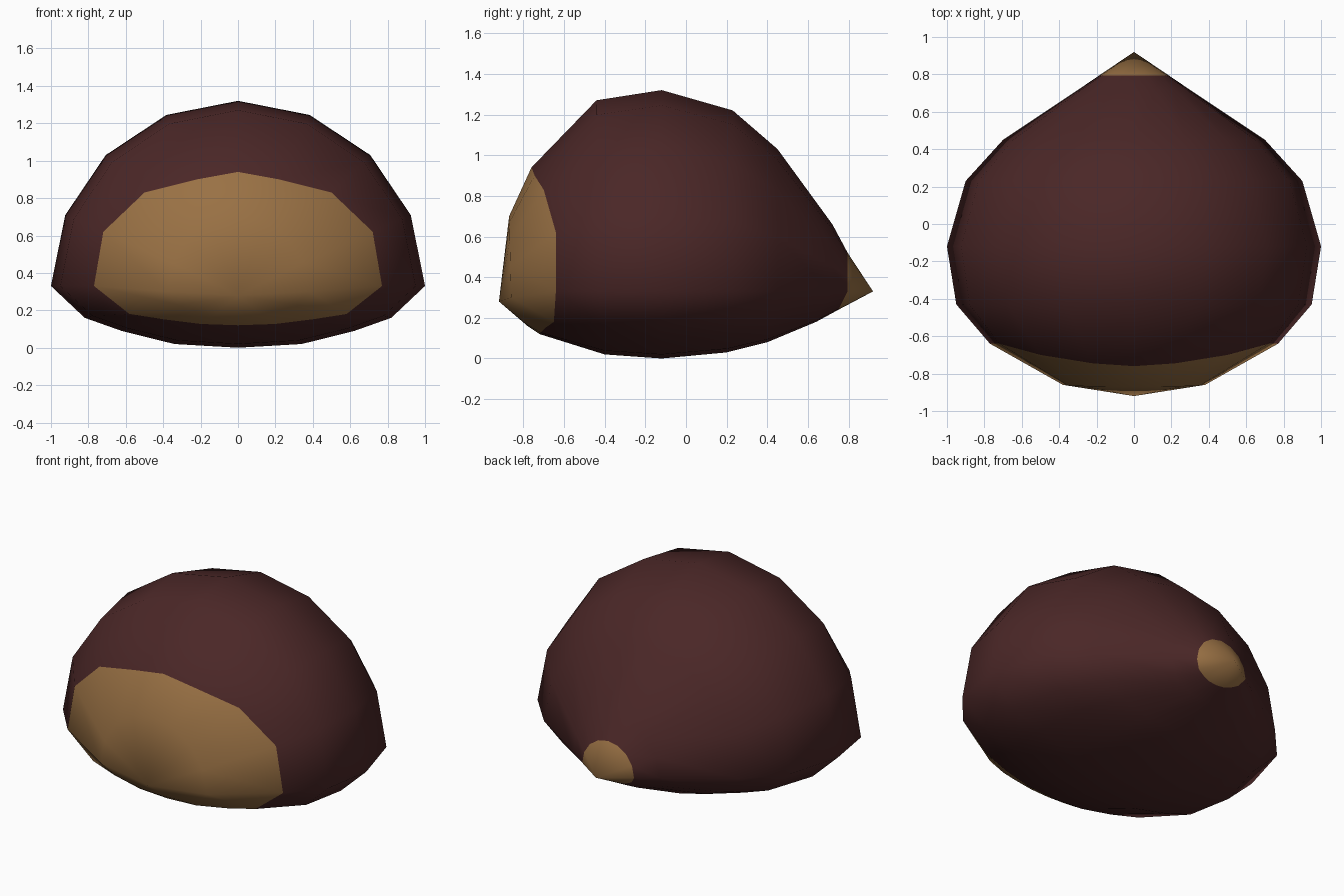
import bpy, bmesh, math

if "Cube" in bpy.data.objects:
    bpy.data.objects.remove(bpy.data.objects["Cube"])


def material(name, rgb):
    m = bpy.data.materials.new(name)
    m.diffuse_color = (*rgb, 1)
    m.use_nodes = True
    m.node_tree.nodes["Principled BSDF"].inputs["Base Color"].default_value = m.diffuse_color
    return m


shell = material("dark chestnut brown", (0.069, 0.020, 0.020))
tan = material("tan", (0.32, 0.165, 0.058))

# Unit half cross-section: round above the widest line, shallow below it
HALF = [(math.sin(math.radians(a)), math.cos(math.radians(a)))
        for a in (0, 22.5, 45, 67.5, 90)]
HALF += [(0.82, -0.515), (0.62, -0.73), (0.34, -0.94), (0, -1)]


def section(y_top, y_mid, y_low, width, up, down, z=0.33):
    """Half ring of points, leaning in y from its top to its underside."""
    pts = []
    for u, v in HALF:
        y = y_mid + (y_top - y_mid) * v if v > 0 else y_mid - (y_low - y_mid) * v
        pts.append((width * u, y, z + v * (up if v > 0 else down)))
    return pts


# Rim of the pale front scar
scar_rim = [(0, -.76, .94), (.22, -.745, .90), (.50, -.70, .83), (.72, -.64, .62),
            (.77, -.64, .33), (.58, -.65, .18), (.40, -.69, .152),
            (.20, -.715, .127), (0, -.72, .12)]

# Rings from the front scar to the pointed back
rings = [
    section(-.87, -.86, -.78, .38, .40, .14, .30),
    scar_rim,
    section(-.44, -.43, -.40, .95, .94, .31),
    section(-.12, -.12, -.12, 1.0, .99, .33),
    section(.23, .23, .20, .90, .89, .30),
    section(.45, .45, .40, .70, .70, .25),
    section(.72, .71, .64, .31, .33, .15),
    section(.795, .795, .75, .185, .19, .09),
]

bm = bmesh.new()
loops = []
for half in rings:
    full = half + [(-x, y, z) for x, y, z in half[-2:0:-1]]
    loops.append([bm.verts.new(p) for p in full])
front_pole = bm.verts.new((0, -.92, .28))
tip = bm.verts.new((0, .92, .33))

n = len(loops[0])
for i in range(n):
    j = (i + 1) % n
    # Front scar and back tip are tan, the bands between are shell
    bm.faces.new((front_pole, loops[0][i], loops[0][j])).material_index = 1
    bm.faces.new((tip, loops[-1][j], loops[-1][i])).material_index = 1
    for k in range(len(loops) - 1):
        a, b = loops[k], loops[k + 1]
        f = bm.faces.new((a[i], b[i], b[j], a[j]))
        f.material_index = 1 if k == 0 else 0
for f in bm.faces:
    f.smooth = True
bmesh.ops.recalc_face_normals(bm, faces=bm.faces[:])

mesh = bpy.data.meshes.new("chestnut")
bm.to_mesh(mesh)
bm.free()
mesh.materials.append(shell)
mesh.materials.append(tan)
bpy.context.collection.objects.link(bpy.data.objects.new("chestnut", mesh))
